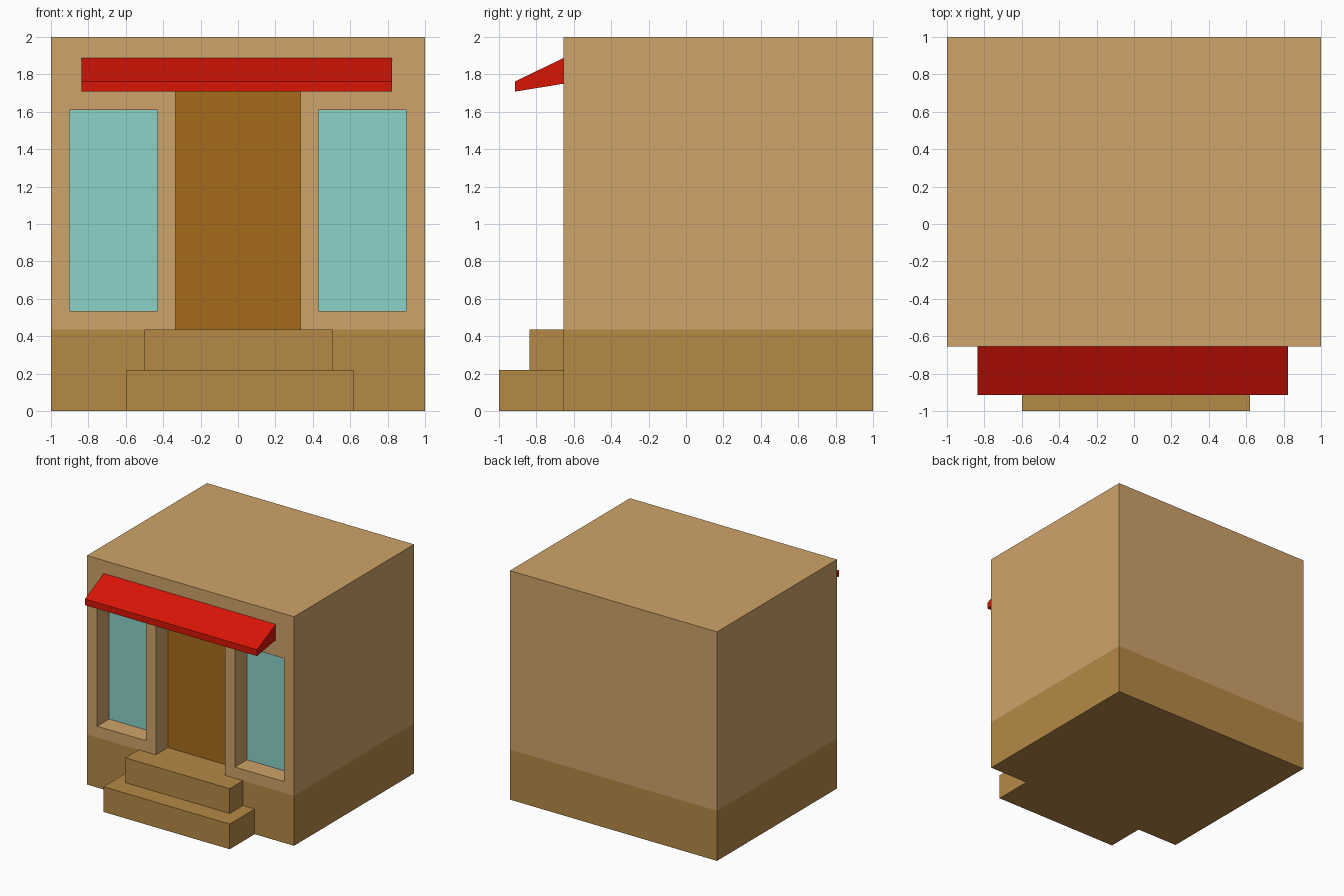
import bpy
import bmesh
from mathutils import Vector

if "Cube" in bpy.data.objects:
    bpy.data.objects.remove(bpy.data.objects["Cube"])

FRONT, PLINTH_TOP, RECESS = -0.655, 0.437, 0.166


def material(name, rgb):
    mat = bpy.data.materials.new(name)
    mat.diffuse_color = [(c / 255) ** 2.2 for c in rgb] + [1]
    mat.use_nodes = True
    mat.node_tree.nodes["Principled BSDF"].inputs["Base Color"].default_value = mat.diffuse_color
    return mat


def finish(name, bm, *mats):
    mesh = bpy.data.meshes.new(name)
    bm.to_mesh(mesh)
    bm.free()
    for mat in mats:
        mesh.materials.append(mat)
    obj = bpy.data.objects.new(name, mesh)
    bpy.context.collection.objects.link(obj)
    return obj


def prism(bm, x0, x1, profile):
    """Extrude a (y, z) profile from x0 to x1."""
    face = bm.faces.new([bm.verts.new((x0, y, z)) for y, z in profile])
    ext = bmesh.ops.extrude_face_region(bm, geom=[face], use_keep_orig=True)
    verts = [v for v in ext["geom"] if isinstance(v, bmesh.types.BMVert)]
    bmesh.ops.translate(bm, verts=verts, vec=(x1 - x0, 0, 0))
    bmesh.ops.recalc_face_normals(bm, faces=bm.faces)


def box(bm, x0, x1, y0, y1, z0, z1):
    prism(bm, x0, x1, [(y0, z0), (y1, z0), (y1, z1), (y0, z1)])


def is_front(face):
    return face.normal.y < -0.9


def cut(bm, axis, value, faces):
    """Slice the given faces with an axis-aligned plane."""
    geom = set(faces)
    for f in faces:
        geom.update(f.edges, f.verts)
    co, no = Vector(), Vector()
    co[axis], no[axis] = value, 1
    bmesh.ops.bisect_plane(bm, geom=list(geom), dist=1e-5, plane_co=co, plane_no=no)


wall = material("wall", (205, 162, 105))
plinth = material("plinth", (180, 136, 72))
wood = material("wood", (165, 106, 32))
glass = material("glass", (139, 208, 200))
red = material("awning_red", (216, 27, 15))

# Openings: x0, x1, z0, z1
openings = {
    "door": (-0.335, 0.335, PLINTH_TOP, 1.74, wood),
    "left_window": (-0.902, -0.43, 0.535, 1.61, glass),
    "right_window": (0.43, 0.902, 0.535, 1.61, glass),
}

# Building shell with plinth band and recessed openings
bm = bmesh.new()
box(bm, -1, 1, FRONT, 1, 0, 2)
cut(bm, 2, PLINTH_TOP, list(bm.faces))
bm.normal_update()
for f in bm.faces:
    f.material_index = int(f.calc_center_median().z < PLINTH_TOP)

cuts = {(0, v) for o in openings.values() for v in o[:2]}
cuts |= {(2, v) for o in openings.values() for v in o[2:4]} - {(2, PLINTH_TOP)}
for axis, value in sorted(cuts):
    bm.normal_update()
    cut(bm, axis, value, [f for f in bm.faces if is_front(f) and f.material_index == 0])

bm.normal_update()
for x0, x1, z0, z1, _ in openings.values():
    region = []
    for f in bm.faces:
        c = f.calc_center_median()
        if is_front(f) and f.material_index == 0 and x0 < c.x < x1 and z0 < c.z < z1:
            region.append(f)
    ext = bmesh.ops.extrude_face_region(bm, geom=region)["geom"]
    bmesh.ops.delete(bm, geom=[f for f in region if f.is_valid], context="FACES_ONLY")
    verts = [g for g in ext if isinstance(g, bmesh.types.BMVert)]
    bmesh.ops.translate(bm, verts=verts, vec=(0, RECESS, 0))
    # The separate door and window panels close the recess
    backs = [g for g in ext if isinstance(g, bmesh.types.BMFace)]
    bmesh.ops.delete(bm, geom=backs, context="FACES")
finish("building", bm, wall, plinth)

# Door and window panels
for name, (x0, x1, z0, z1, mat) in openings.items():
    bm = bmesh.new()
    y = FRONT + RECESS
    bm.faces.new([bm.verts.new((x, y, z))
                  for x, z in ((x0, z0), (x1, z0), (x1, z1), (x0, z1))])
    finish(name, bm, mat)

# Entrance steps
for name, x0, x1, y, z0, z1 in (
    ("lower_step", -0.6, 0.62, -1, 0, 0.22),
    ("upper_step", -0.5, 0.507, -0.838, 0.22, PLINTH_TOP),
):
    bm = bmesh.new()
    box(bm, x0, x1, y, FRONT, z0, z1)
    finish(name, bm, plinth)

# Sloped awning over the door
bm = bmesh.new()
prism(bm, -0.838, 0.823, [(FRONT, 1.887), (-0.913, 1.763), (-0.913, 1.708), (FRONT, 1.75)])
finish("awning", bm, red)
